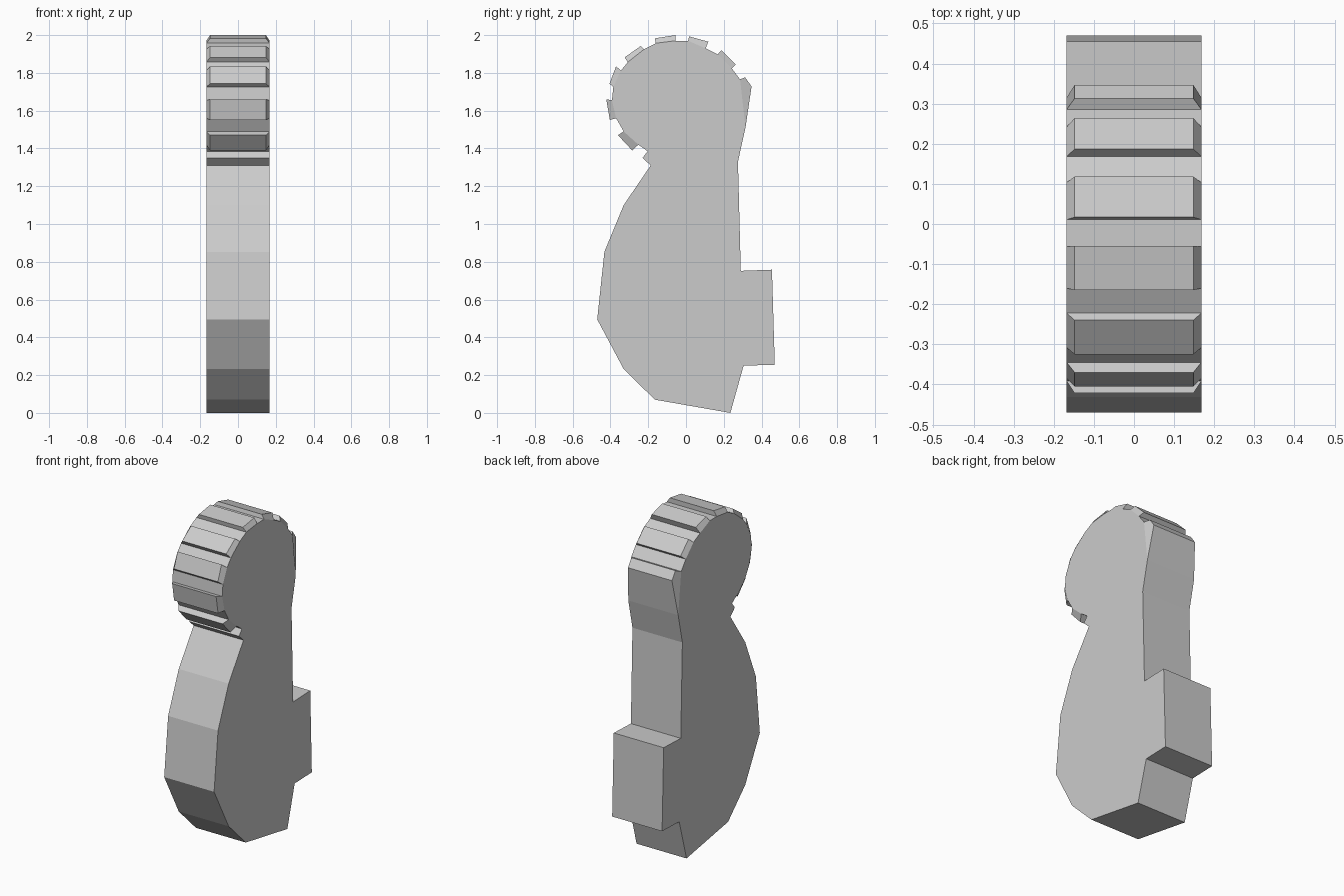
import bpy
import bmesh

HALF = 0.168        # half thickness of the body
TOOTH_HALF = 0.148  # half thickness at the tooth tips

# Side profile as (y, z): bottom corner, rear block, neck
rear = [(0.235, 0.0), (0.305, 0.25), (0.47, 0.255), (0.455, 0.758),
        (0.29, 0.752), (0.275, 1.33)]

# Teeth around the head: base start, two tips, base end
teeth = [
    [(0.315, 1.511), (0.347, 1.728), (0.313, 1.776), (0.286, 1.766)],
    [(0.242, 1.824), (0.264, 1.845), (0.187, 1.92), (0.168, 1.898)],
    [(0.104, 1.93), (0.118, 1.965), (0.017, 1.993), (0.011, 1.97)],
    [(-0.056, 1.97), (-0.055, 2.0), (-0.165, 1.983), (-0.16, 1.957)],
    [(-0.222, 1.925), (-0.24, 1.942), (-0.325, 1.882), (-0.308, 1.857)],
    [(-0.345, 1.812), (-0.37, 1.835), (-0.405, 1.743), (-0.385, 1.725)],
    [(-0.392, 1.655), (-0.422, 1.66), (-0.403, 1.55), (-0.37, 1.56)],
    [(-0.33, 1.49), (-0.36, 1.47), (-0.285, 1.39), (-0.252, 1.42)],
]

# Notch under the head and rounded front of the body
front = [(-0.203, 1.385), (-0.23, 1.35), (-0.187, 1.31), (-0.33, 1.10),
         (-0.432, 0.853), (-0.47, 0.495), (-0.33, 0.232), (-0.165, 0.07)]

bm = bmesh.new()


def pair(point, half):
    """Left and right vertex of one profile point."""
    return [bm.verts.new((s * half, *point)) for s in (-1, 1)]


# Collect the full rim and the flat side outline
rim = [pair(p, HALF) for p in rear]
side = list(rim)
tooth_pairs = []
for t in teeth:
    quad = [pair(p, h) for p, h in zip(t, (HALF, TOOTH_HALF, TOOTH_HALF, HALF))]
    tooth_pairs.append(quad)
    rim += quad
    side += [quad[0], quad[3]]
tail = [pair(p, HALF) for p in front]
rim += tail
side += tail

# Rim strip
for a, b in zip(rim, rim[1:] + rim[:1]):
    bm.faces.new((a[0], b[0], b[1], a[1]))

# Flat sides and sloped tooth cheeks
for s in (0, 1):
    bm.faces.new([p[s] for p in side])
    for quad in tooth_pairs:
        bm.faces.new([p[s] for p in quad])

bmesh.ops.recalc_face_normals(bm, faces=bm.faces)
mesh = bpy.data.meshes.new("toothed_body")
bm.to_mesh(mesh)
bm.free()
bpy.context.collection.objects.link(bpy.data.objects.new("toothed_body", mesh))
